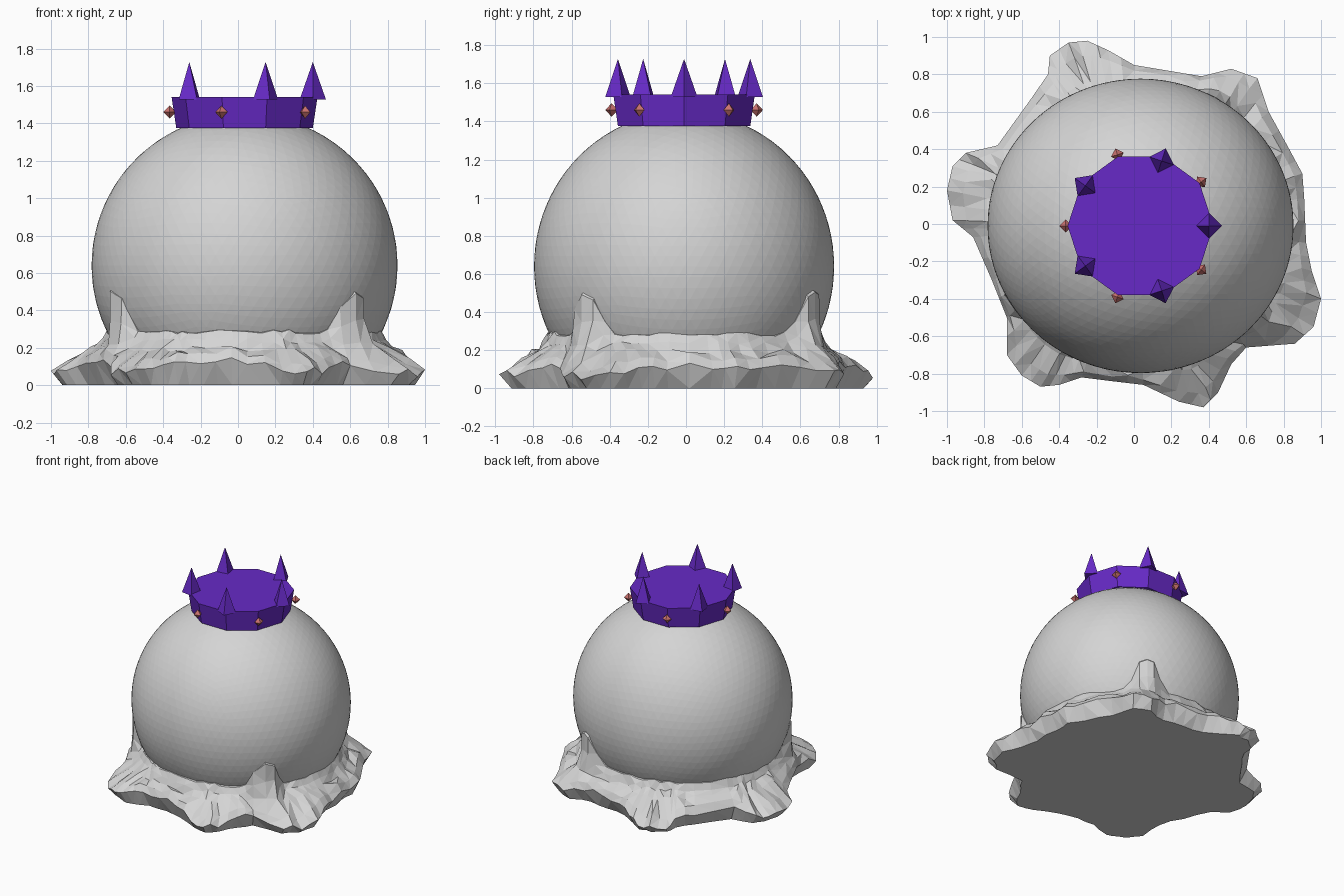
import bpy, bmesh, math, random
from math import cos, sin, radians
from mathutils import Matrix, Vector

random.seed(4)
old = bpy.data.objects.get("Cube")
if old:
    bpy.data.objects.remove(old)

CX, CY = 0.035, -0.01      # shared axis of body and crown


def material(name, rgb):
    mat = bpy.data.materials.new(name)
    mat.use_nodes = True
    mat.diffuse_color = (*rgb, 1)
    mat.node_tree.nodes["Principled BSDF"].inputs["Base Color"].default_value = (*rgb, 1)
    return mat


grey = material("pale grey", (0.66, 0.66, 0.66))
purple = material("royal purple", (0.135, 0.023, 0.57))
pink = material("dusty pink", (0.6, 0.17, 0.16))


def finish(name, bm, mat):
    bmesh.ops.recalc_face_normals(bm, faces=bm.faces)
    mesh = bpy.data.meshes.new(name)
    bm.to_mesh(mesh)
    bm.free()
    mesh.materials.append(mat)
    obj = bpy.data.objects.new(name, mesh)
    bpy.context.collection.objects.link(obj)
    return obj


def loft(bm, rings):
    """Skin closed rings of points and cap the bottom."""
    rows = [[bm.verts.new(p) for p in ring] for ring in rings]
    n = len(rows[0])
    for low, high in zip(rows, rows[1:]):
        for i in range(n):
            j = (i + 1) % n
            bm.faces.new((low[i], low[j], high[j], high[i]))
    bm.faces.new(rows[0][::-1])
    return rows


# Round body, open where the skirt hides it
bm = bmesh.new()
bmesh.ops.create_icosphere(bm, subdivisions=5, radius=1)
bmesh.ops.scale(bm, vec=(0.818, 0.787, 0.81), verts=bm.verts)
bmesh.ops.translate(bm, vec=(CX, CY, 0.64), verts=bm.verts)
bmesh.ops.bisect_plane(bm, geom=bm.verts[:] + bm.edges[:] + bm.faces[:],
                       plane_co=(0, 0, 0.22), plane_no=(0, 0, 1), clear_inner=True)
finish("body", bm, grey)

# Puddled skirt: wavy outline lofted up to the body
outline = [
    (.91, .14), (.92, -.1), (.95, -.25), (1, -.4), (.96, -.55), (.86, -.64),
    (.6, -.66), (.52, -.75), (.45, -.9), (.37, -.98), (.24, -.95), (.05, -.86),
    (-.12, -.84), (-.28, -.82), (-.4, -.86), (-.5, -.87), (-.6, -.81), (-.68, -.7),
    (-.68, -.5), (-.76, -.3), (-.86, -.07), (-.97, .02), (-1, .18), (-.97, .31),
    (-.9, .38), (-.73, .42), (-.55, .67), (-.46, .8), (-.45, .9), (-.35, .97),
    (-.25, .98), (-.14, .93), (0, .85), (.18, .82), (.36, .79), (.52, .83),
    (.66, .78), (.72, .6), (.83, .4), (.9, .27)]
FOLDS = [radians(a) for a in (60, 209, 318)]   # where the skirt climbs the body


def fold(angle):
    near = min(abs(math.remainder(angle - f, math.tau)) for f in FOLDS)
    return math.exp(-(near / 0.14) ** 4)


def jitter(size):
    return random.uniform(-size, size)


points = []
for a, b in zip(outline, outline[1:] + outline[:1]):
    points += [Vector(a), (Vector(a) + Vector(b)) / 2]

rings = [[] for _ in range(7)]
for x, y in points:
    dx, dy = x - CX, y - CY
    dist, angle = math.hypot(dx, dy), math.atan2(dy, dx)
    valley = min(max((1.03 - dist) / 0.2, 0), 1)
    rim = 0.065 + 0.065 * valley + jitter(0.022)
    up = fold(angle)
    inner = 0.76 + 0.05 * up
    span = max(dist - inner, 0.03)
    profile = [
        (dist - 0.06 + jitter(0.012), 0),
        (dist, rim),
        (inner + span * 0.7, rim + 0.05 + jitter(0.012)),
        (inner + span * 0.25, 0.195 + 0.03 * up + jitter(0.015)),
        (inner, 0.235 + 0.12 * up + jitter(0.015)),
        (0.735 + 0.075 * up, 0.285 + 0.21 * up + jitter(0.012)),
        (0.66 + 0.08 * up, 0.3 + 0.26 * up)]
    for ring, (r, z) in zip(rings, profile):
        ring.append((CX + r * cos(angle), CY + r * sin(angle) * (1 if z < 0.18 else 0.98), z))
bm = bmesh.new()
loft(bm, rings)
sides = [f for f in bm.faces if len(f.verts) == 4]
bmesh.ops.triangulate(bm, faces=sides)
finish("skirt", bm, grey)

# Ten-sided crown band
bm = bmesh.new()
rows = loft(bm, [[(CX + r * cos(radians(36 * i)), CY + r * sin(radians(36 * i)), z)
                  for i in range(10)] for r, z in ((0.365, 1.375), (0.39, 1.54))])
bm.faces.new(rows[-1])
finish("crown_band", bm, purple)

# Crown spikes and gems alternate around the corners
for i in range(5):
    turn = Matrix.Translation((CX, CY, 0)) @ Matrix.Rotation(radians(72 * i), 4, "Z")
    bm = bmesh.new()
    bmesh.ops.create_cone(bm, cap_ends=True, segments=4, radius1=0.07, radius2=0, depth=0.2,
                          matrix=turn @ Matrix.Translation((0.365, 0, 1.628)))
    finish(f"crown_spike_{i + 1}", bm, purple)

    turn = turn @ Matrix.Rotation(radians(36), 4, "Z")
    bm = bmesh.new()
    for side in (1, -1):
        tip = turn @ Vector((0.4, 0, 1.46 + 0.035 * side))
        corners = [turn @ Vector((0.4 + 0.035 * cos(a), 0.035 * sin(a), 1.46))
                   for a in (0, math.pi / 2, math.pi, -math.pi / 2)]
        for k in range(4):
            bm.faces.new([bm.verts.new(p) for p in (corners[k], corners[(k + 1) % 4], tip)])
    bmesh.ops.remove_doubles(bm, verts=bm.verts, dist=0.001)
    finish(f"crown_gem_{i + 1}", bm, pink)
